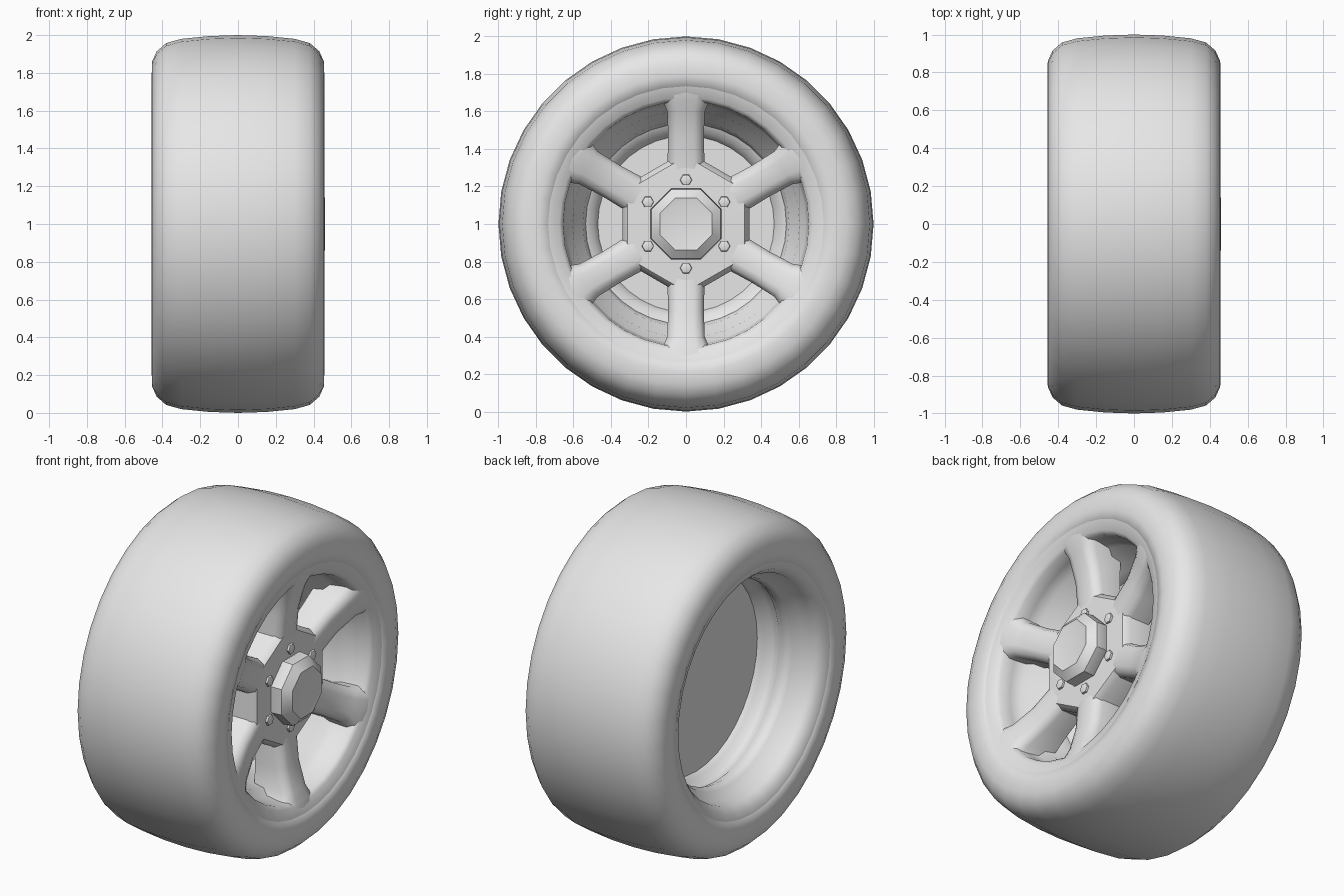
import bpy, bmesh, math
from mathutils import Matrix

if "Cube" in bpy.data.objects:
    bpy.data.objects.remove(bpy.data.objects["Cube"])

grey = bpy.data.materials.new("light grey")
grey.diffuse_color = (0.8, 0.8, 0.8, 1)
grey.use_nodes = True
grey.node_tree.nodes["Principled BSDF"].inputs["Base Color"].default_value = grey.diffuse_color
CENTRE = Matrix.Translation((0, 0, 1))


def finish(name, bm, angle=40):
    bmesh.ops.remove_doubles(bm, verts=bm.verts, dist=1e-5)
    bmesh.ops.recalc_face_normals(bm, faces=bm.faces)
    bm.transform(CENTRE)
    mesh = bpy.data.meshes.new(name)
    bm.to_mesh(mesh)
    bm.free()
    mesh.materials.append(grey)
    ob = bpy.data.objects.new(name, mesh)
    bpy.context.collection.objects.link(ob)
    bpy.ops.object.select_all(action='DESELECT')
    ob.select_set(True)
    bpy.context.view_layer.objects.active = ob
    bpy.ops.object.shade_smooth_by_angle(angle=math.radians(angle))
    return ob


def lathe(bm, profile, sides, closed, start=0.0, offset=(0, 0)):
    """Spin (x, radius) points around the axle, which runs along x."""
    rings = []
    for i in range(sides):
        a = start + math.tau * i / sides
        rings.append([bm.verts.new((x, offset[0] + r * math.cos(a), offset[1] + r * math.sin(a)))
                      for x, r in profile])
    n = len(profile)
    for i in range(sides):
        p, q = rings[i], rings[(i + 1) % sides]
        for j in range(n if closed else n - 1):
            k = (j + 1) % n
            if profile[j][1] == 0:
                bm.faces.new((p[j], p[k], q[k]))
            elif profile[k][1] == 0:
                bm.faces.new((p[j], p[k], q[j]))
            else:
                bm.faces.new((p[j], p[k], q[k], q[j]))


# Tyre: crowned tread, tight shoulders, flat sidewalls
half = [(0, 1.0), (0.15, 0.995), (0.3, 0.98), (0.38, 0.958), (0.43, 0.915),
        (0.455, 0.86), (0.457, 0.79), (0.447, 0.735), (0.41, 0.715)]
tyre = half + [(-x, r) for x, r in reversed(half[1:])]
bm = bmesh.new()
lathe(bm, tyre, 36, True)
finish("tyre", bm, 60)

# Rim: flush front ring, stepped barrel on both sides of a flat centre disc
rim = [(0.0, 0), (0.0, 0.47), (0.05, 0.495), (0.07, 0.535), (0.14, 0.55),
       (0.17, 0.59), (0.24, 0.605), (0.27, 0.64), (0.34, 0.65), (0.41, 0.655),
       (0.43, 0.675), (0.447, 0.737), (0.40, 0.75),
       (-0.40, 0.75), (-0.447, 0.737), (-0.435, 0.695), (-0.39, 0.66), (-0.32, 0.65),
       (-0.285, 0.605), (-0.24, 0.59), (-0.20, 0.605), (-0.17, 0.63), (-0.13, 0.625),
       (-0.10, 0.595), (-0.07, 0.58), (-0.07, 0)]
bm = bmesh.new()
lathe(bm, rim, 36, False)
finish("rim", bm, 50)

# Six spokes with chamfered front edges, rising from the hub to the front ring
bm = bmesh.new()
for i in range(6):
    turn = Matrix.Rotation(math.tau * i / 6, 4, 'X')
    sections = []
    for r, front, w in ((0.28, 0.345, 0.10), (0.46, 0.365, 0.095),
                        (0.60, 0.405, 0.10), (0.66, 0.43, 0.125), (0.70, 0.437, 0.15)):
        outline = [(0.18, -w), (front - 0.05, -w), (front - 0.012, -w * 0.8), (front, -w * 0.45),
                   (front, w * 0.45), (front - 0.012, w * 0.8), (front - 0.05, w), (0.18, w)]
        sections.append([bm.verts.new(turn @ Matrix.Translation((x, y, r)).to_translation())
                         for x, y in outline])
    for a, b in zip(sections, sections[1:]):
        for j in range(8):
            k = (j + 1) % 8
            bm.faces.new((a[j], a[k], b[k], b[j]))
    bm.faces.new(sections[0])
    bm.faces.new(sections[-1])
finish("spokes", bm, 45)

# Hexagonal hub with its corners on the spokes
bm = bmesh.new()
lathe(bm, [(0.15, 0), (0.15, 0.39), (0.31, 0.39), (0.345, 0.36), (0.35, 0.22), (0.35, 0)],
      6, False, math.pi / 2)
finish("hub", bm, 45)

# Octagonal centre cap with a shallow dished face
bm = bmesh.new()
lathe(bm, [(0.32, 0), (0.32, 0.185), (0.36, 0.205), (0.42, 0.20), (0.46, 0.15),
           (0.455, 0.125), (0.455, 0)], 8, False, math.pi / 8)
finish("centre_cap", bm, 30)

# Small wheel nuts in line with the spokes
bm = bmesh.new()
for i in range(6):
    a = math.pi / 2 + math.tau * i / 6
    lathe(bm, [(0.32, 0), (0.32, 0.038), (0.36, 0.03), (0.37, 0)], 6, False, 0,
          (0.235 * math.cos(a), 0.235 * math.sin(a)))
finish("wheel_nuts", bm, 40)
